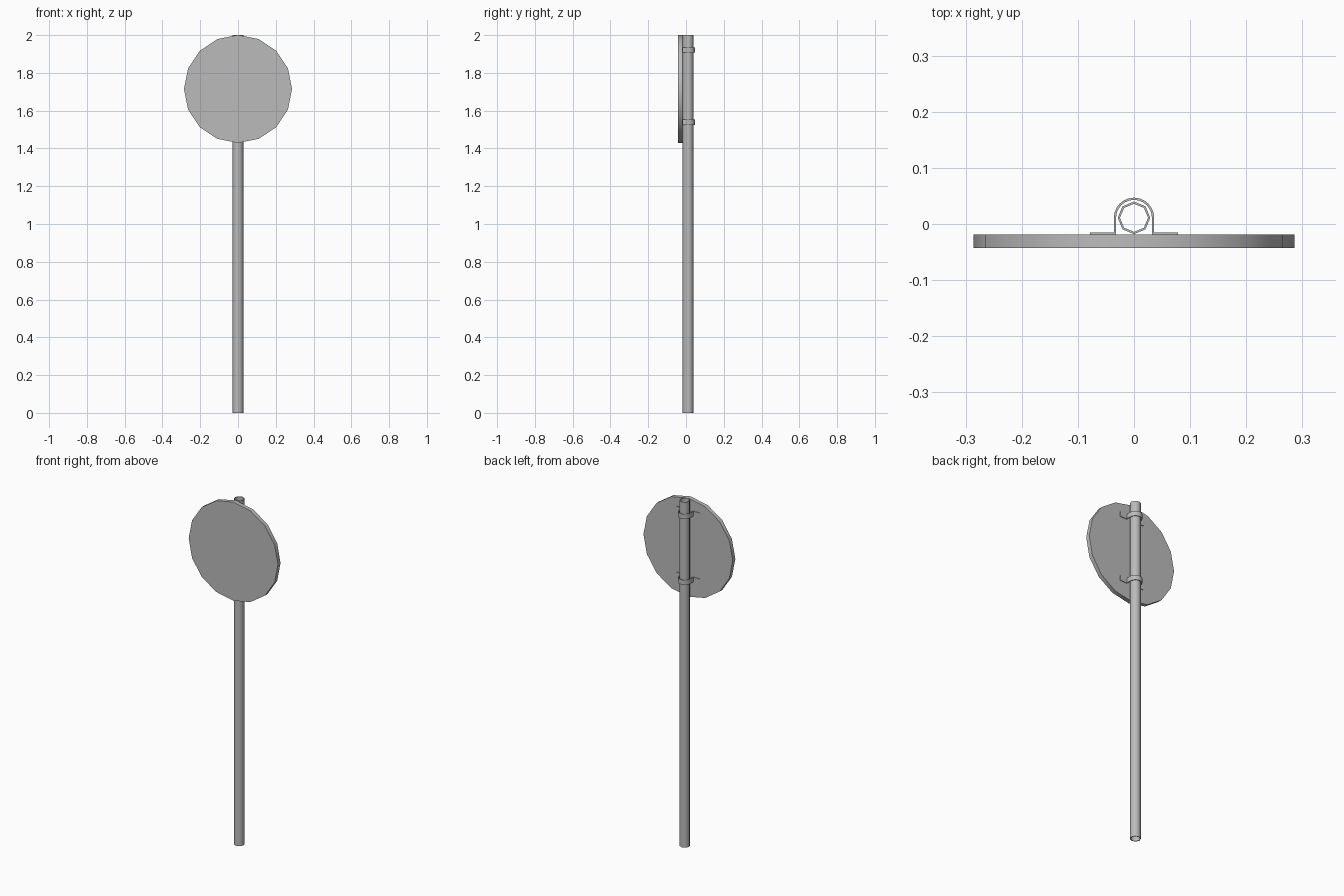
import bpy
import bmesh
import math

cube = bpy.data.objects.get("Cube")
if cube:
    bpy.data.objects.remove(cube, do_unlink=True)

# Galvanised metal shared by all parts
metal = bpy.data.materials.new("grey metal")
metal.use_nodes = True
GREY = (0.5, 0.5, 0.5, 1)
metal.diffuse_color = GREY
metal.node_tree.nodes["Principled BSDF"].inputs["Base Color"].default_value = GREY


def finish(name, bm, angle):
    bmesh.ops.recalc_face_normals(bm, faces=bm.faces)
    mesh = bpy.data.meshes.new(name)
    bm.to_mesh(mesh)
    bm.free()
    mesh.materials.append(metal)
    obj = bpy.data.objects.new(name, mesh)
    bpy.context.collection.objects.link(obj)
    bpy.ops.object.select_all(action="DESELECT")
    obj.select_set(True)
    bpy.context.view_layer.objects.active = obj
    bpy.ops.object.shade_smooth_by_angle(angle=math.radians(angle))
    return obj


def circle(radius, count, start=0.0, sweep=math.tau):
    return [(radius * math.cos(start + sweep * i / count),
             radius * math.sin(start + sweep * i / count)) for i in range(count)]


def extrude(bm, points, offset):
    face = bm.faces.new([bm.verts.new(p) for p in points])
    new = bmesh.ops.extrude_face_region(bm, geom=[face])["geom"]
    verts = [g for g in new if isinstance(g, bmesh.types.BMVert)]
    bmesh.ops.translate(bm, verts=verts, vec=offset)


POLE_Y = 0.011
BACK_Y = -0.019

# Round sign plate
bm = bmesh.new()
extrude(bm, [(x, BACK_Y, z + 1.715) for x, z in circle(0.286, 16)], (0, -0.024, 0))
finish("sign_plate", bm, 30)

# Hollow eight-sided post: outer and inner walls joined by end rims
bm = bmesh.new()
rings = [[bm.verts.new((x, y + POLE_Y, z)) for x, y in circle(r, 8)]
         for r, z in ((0.029, 0), (0.029, 2), (0.025, 2), (0.025, 0))]
for a, b in zip(rings, rings[1:] + rings[:1]):
    for i in range(8):
        j = (i + 1) % 8
        bm.faces.new((a[i], a[j], b[j], b[i]))
finish("post", bm, 50)

# Strap clamps: arch around the post with a flange on each side
THICK = 0.004
for name, z in (("upper_clamp", 1.907), ("lower_clamp", 1.525)):
    arch = [(math.cos(math.pi * i / 12), math.sin(math.pi * i / 12)) for i in range(13)]
    outer = [(0.078, BACK_Y + THICK), (0.036, BACK_Y + THICK)]
    outer += [(0.036 * x, 0.036 * y + POLE_Y) for x, y in arch]
    outer += [(-x, y) for x, y in reversed(outer[:2])]
    inner = [(0.078, BACK_Y), (0.032, BACK_Y)]
    inner += [(0.032 * x, 0.032 * y + POLE_Y) for x, y in arch]
    inner += [(-x, y) for x, y in reversed(inner[:2])]
    bm = bmesh.new()
    extrude(bm, [(x, y, z) for x, y in outer + inner[::-1]], (0, 0, 0.028))
    finish(name, bm, 30)
